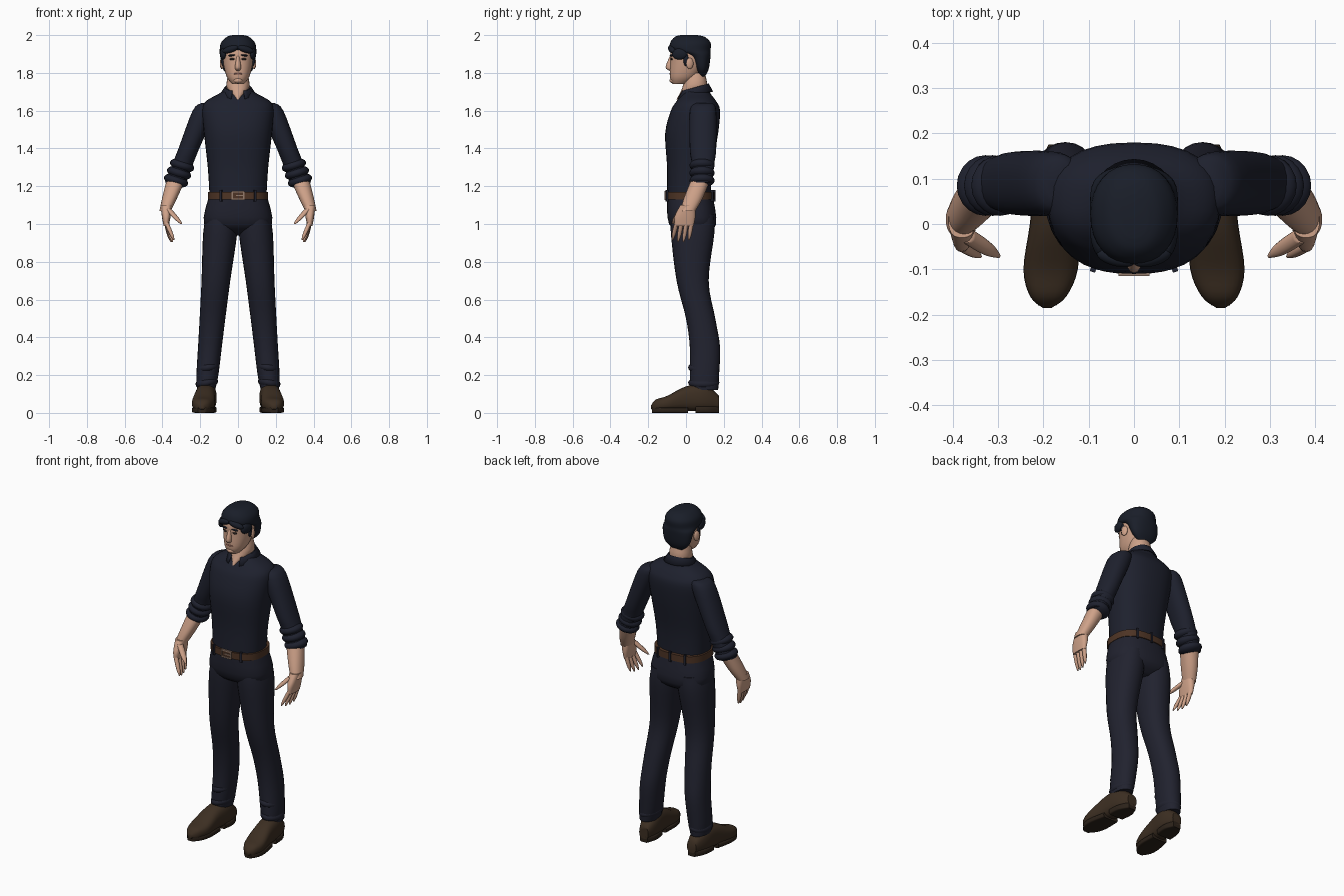
import bpy, bmesh, math
from mathutils import Matrix, Vector

if "Cube" in bpy.data.objects:
    bpy.data.objects.remove(bpy.data.objects["Cube"], do_unlink=True)


def material(name, *rgb):
    mat = bpy.data.materials.new(name)
    mat.use_nodes = True
    mat.diffuse_color = (*rgb, 1)
    mat.node_tree.nodes["Principled BSDF"].inputs["Base Color"].default_value = (*rgb, 1)
    return mat


SHIRT = material("navy shirt", .013, .015, .027)
PANTS = material("navy trousers", .015, .016, .028)
HAIR = material("dark hair", .01, .013, .022)
SKIN = material("skin", .62, .36, .25)
LEATHER = material("shoe leather", .046, .028, .016)
SOLE = material("dark sole", .025, .016, .01)
BELT = material("belt leather", .075, .034, .018)
METAL = material("buckle metal", .3, .2, .15)
LIPS = material("lips", .36, .15, .11)
DARK = material("eye dark", .02, .014, .012)


def finish(bm, name, mat):
    """Turn a bmesh into a smooth object whose hard corners stay sharp."""
    bmesh.ops.recalc_face_normals(bm, faces=bm.faces)
    for face in bm.faces:
        face.smooth = True
    for edge in bm.edges:
        edge.smooth = edge.calc_face_angle(0) < math.radians(50)
    mesh = bpy.data.meshes.new(name)
    bm.to_mesh(mesh)
    bm.free()
    mesh.materials.append(mat)
    obj = bpy.data.objects.new(name, mesh)
    bpy.context.collection.objects.link(obj)
    return obj


def spline(rings, steps):
    """Catmull-Rom interpolation between the rings."""
    rings = [Vector(ring) for ring in rings]
    rings = [rings[0], *rings, rings[-1]]
    result = []
    for before, start, end, after in zip(rings, rings[1:], rings[2:], rings[3:]):
        for step in range(steps):
            t = step / steps
            slope_in, slope_out = (end - before) / 2, (after - start) / 2
            rise = end - start
            result.append(start + slope_in * t
                          + (rise * 3 - slope_in * 2 - slope_out) * t ** 2
                          + (slope_in + slope_out - rise * 2) * t ** 3)
    return result + [rings[-1]]


def loft(name, mat, rings, lean=(0, 0), side=1, power=2.2, sides=24, steps=4, along_y=False):
    """Each ring is (station, low, high, half width); lean gives x along the stations."""
    bm = bmesh.new()
    loops = []
    for station, low, high, width in spline(rings, steps):
        loop = []
        for k in range(sides):
            angle = math.tau * k / sides
            u, v = (math.copysign(abs(w) ** (2 / power), w)
                    for w in (math.cos(angle), math.sin(angle)))
            x = side * (lean[0] + lean[1] * station + width * u)
            t = (low + high) / 2 + (high - low) / 2 * v
            loop.append(bm.verts.new((x, station, t) if along_y else (x, t, station)))
        loops.append(loop)
    for p, q in zip(loops, loops[1:]):
        for k in range(sides):
            bm.faces.new((p[k], p[k - 1], q[k - 1], q[k]))
    bm.faces.new(loops[0])
    bm.faces.new(loops[-1])
    return finish(bm, name, mat)


def solid(name, mat, place, size, tilt=0, turn=0, box=False):
    """Ellipsoid or box with the given centre and half sizes."""
    matrix = (Matrix.Translation(place) @ Matrix.Rotation(turn, 4, "Z")
              @ Matrix.Rotation(tilt, 4, "Y") @ Matrix.Diagonal((*size, 1)))
    bm = bmesh.new()
    if box:
        bmesh.ops.create_cube(bm, size=2, matrix=matrix)
    else:
        bmesh.ops.create_uvsphere(bm, u_segments=20, v_segments=12, radius=1, matrix=matrix)
    return finish(bm, name, mat)


# Torso, hips and belt
loft("shirt_torso", SHIRT, [
    (1.14, -.1, .13, .15), (1.3, -.1, .14, .16), (1.48, -.11, .17, .18), (1.6, -.08, .18, .19),
    (1.65, -.05, .16, .17), (1.69, -.02, .13, .1), (1.72, 0, .12, .06)], power=2.4, sides=32)
loft("trouser_hips", PANTS, [
    (1.16, -.1, .14, .15), (1, -.09, .16, .18), (.94, 0, .1, .07)], power=2.5, sides=32)
loft("belt", BELT, [(z, -.11, .15, .16) for z in (1.13, 1.17)], power=2.6, sides=40, steps=1)
for x in (-.09, 0, .09):
    solid("back_belt_loop", PANTS, (x, .15 - abs(x) / 8, 1.15), (.006, .006, .03),
          turn=-x * 4, box=True)
for s in (-1, 1):
    solid("front_belt_loop", PANTS, (s * .09, -.1, 1.15), (.006, .006, .03), turn=s / 3, box=True)
    solid("buckle_side", METAL, (s * .03, -.11, 1.15), (.004, .005, .024), box=True)
    solid("buckle_bar", METAL, (0, -.11, 1.15 + s * .02), (.03, .005, .004), box=True)
solid("buckle_pin", METAL, (.01, -.11, 1.15), (.02, .005, .003), box=True)

# Neck and folded collar, open at the front
loft("neck", SKIN, [(1.66, -.05, .05, .01), (1.72, -.02, .11, .06), (1.8, 0, .1, .05)])
bm = bmesh.new()
rows = []
for k in range(-12, 13):
    angle = math.radians(13 * k)
    back = (1 + math.cos(angle)) / 2
    point = max(0, abs(k) - 8) / 4
    rows.append([bm.verts.new((radius * math.sin(angle),
                               .05 + radius * math.cos(angle) - forward * point, height))
                 for radius, forward, height in (
                     (.066, 0, 1.69 + .04 * back),
                     (.07, .005, 1.7 + .04 * back),
                     (.09, .01, 1.68 + .02 * (back - point)))])
for p, q in zip(rows, rows[1:]):
    for j in (0, 1):
        bm.faces.new((p[j], q[j], q[j + 1], p[j + 1]))
collar = finish(bm, "shirt_collar", SHIRT)
thick = collar.modifiers.new("thickness", "SOLIDIFY")
thick.thickness = .008
thick.offset = 0

# Head
loft("head", SKIN, [
    (1.74, -.07, 0, .03), (1.78, -.085, .06, .06), (1.86, -.083, .11, .08),
    (1.92, -.08, .11, .08), (1.97, -.05, .08, .05)], sides=28)
loft("nose", SKIN, [
    (1.89, -.085, -.06, .008), (1.83, -.108, -.06, .016), (1.81, -.085, -.06, .01)], sides=12)
solid("mouth", LIPS, (0, -.083, 1.795), (.024, .005, .005))
solid("chin", SKIN, (0, -.067, 1.76), (.025, .02, .016))

# Hair: a cap that leaves the face open
loft("hair", HAIR, [
    (1.78, .07, .1, .04), (1.82, .05, .12, .08), (1.89, .01, .13, .095), (1.92, -.08, .13, .097),
    (1.96, -.083, .13, .09), (1.99, -.06, .1, .06), (2, -.03, .06, .03)], sides=32)

for side, label in ((1, "left_"), (-1, "right_")):
    def limb(name, mat, rings, **options):
        return loft(label + name, mat, rings, side=side, **options)

    def piece(name, mat, place, size, tilt=0, turn=0):
        x, y, z = place
        return solid(label + name, mat, (side * x, y, z), size, side * tilt, side * turn)

    def finger(name, start, end, radius):
        slope = (end[0] - start[0]) / (end[2] - start[2])
        rings = []
        for k in range(5):
            point = Vector(start).lerp(Vector(end), k / 4)
            r = radius * (1 - .7 * (k / 4) ** 4)
            rings.append((point.z, point.y - r, point.y + r, r))
        limb(name, SKIN, rings, lean=(start[0] - slope * start[2], slope), sides=12)

    # Face details and locks swept from the parting
    piece("ear", SKIN, (.085, .02, 1.85), (.01, .02, .03), turn=.3)
    piece("eye", DARK, (.032, -.077, 1.873), (.014, .006, .006), turn=.2)
    piece("eyebrow", HAIR, (.034, -.078, 1.893), (.02, .007, .005), tilt=.1, turn=.25)
    piece("fringe", HAIR, (.04, -.075, 1.925), (.045, .018, .018), tilt=.3, turn=.25)
    piece("temple_lock", HAIR, (.08, -.035, 1.9), (.015, .04, .03), turn=-.2)
    piece("sideburn", HAIR, (.08, 0, 1.87), (.01, .014, .034))

    # Sleeve with rolled cuff
    limb("sleeve", SHIRT, [
        (1.64, .05, .14, .03), (1.6, .02, .16, .06), (1.4, .02, .16, .055),
        (1.32, .03, .15, .055), (1.22, .03, .14, .055)], lean=(.82, -.4))
    for z in (1.31, 1.27, 1.23):
        piece("cuff_roll", SHIRT, (.82 - .4 * z, .085, z), (.066, .067, .033), tilt=-.3)

    # Forearm and hand, palm toward the body
    limb("forearm", SKIN, [
        (1.24, .03, .13, .05), (1.14, -.01, .09, .04), (1.07, -.03, .05, .03)], lean=(.76, -.35))
    limb("palm", SKIN, [
        (1.1, -.03, .05, .03), (1.04, -.06, .05, .023), (.99, -.06, .04, .014)],
        lean=(.38, 0), power=2.6)
    for i in range(4):
        spread = i - 1.5
        finger("finger", (.38, -.01 + .026 * spread, 1.01),
               (.35 + .007 * spread, -.028 + .029 * spread, .9 + .01 * abs(spread)), .012)
    finger("thumb", (.37, -.025, 1.08), (.3, -.07, 1), .017)

    # Trouser leg, gathered at the ankle
    limb("trouser_leg", PANTS, [
        (1.05, -.08, .15, .08), (.95, -.08, .15, .09), (.7, -.05, .12, .076), (.5, 0, .155, .068),
        (.35, .02, .18, .063), (.2, .02, .175, .058), (.12, .02, .17, .048)], lean=(.18, -.09))
    for z in (.16, .24):
        piece("trouser_fold", PANTS, (.18 - .09 * z, .094, z), (.06, .083, .035), tilt=.2)

    # Shoe with sole and heel
    toe_out = {"lean": (.175, -.09), "along_y": True}
    limb("shoe", LEATHER, [
        (.175, .02, .09, .03), (.1, .01, .15, .053), (0, .01, .14, .055), (-.1, .01, .09, .06),
        (-.16, .01, .07, .04), (-.185, .02, .04, .01)], power=2.6, **toe_out)
    limb("sole", SOLE, [(y, 0, .03, width) for y, width in (
        (.01, .05), (-.08, .06), (-.14, .05), (-.18, .02))], power=6, **toe_out)
    limb("heel", SOLE, [(y, 0, .035, width) for y, width in (
        (.05, .05), (.12, .05), (.175, .025))], power=6, **toe_out)
